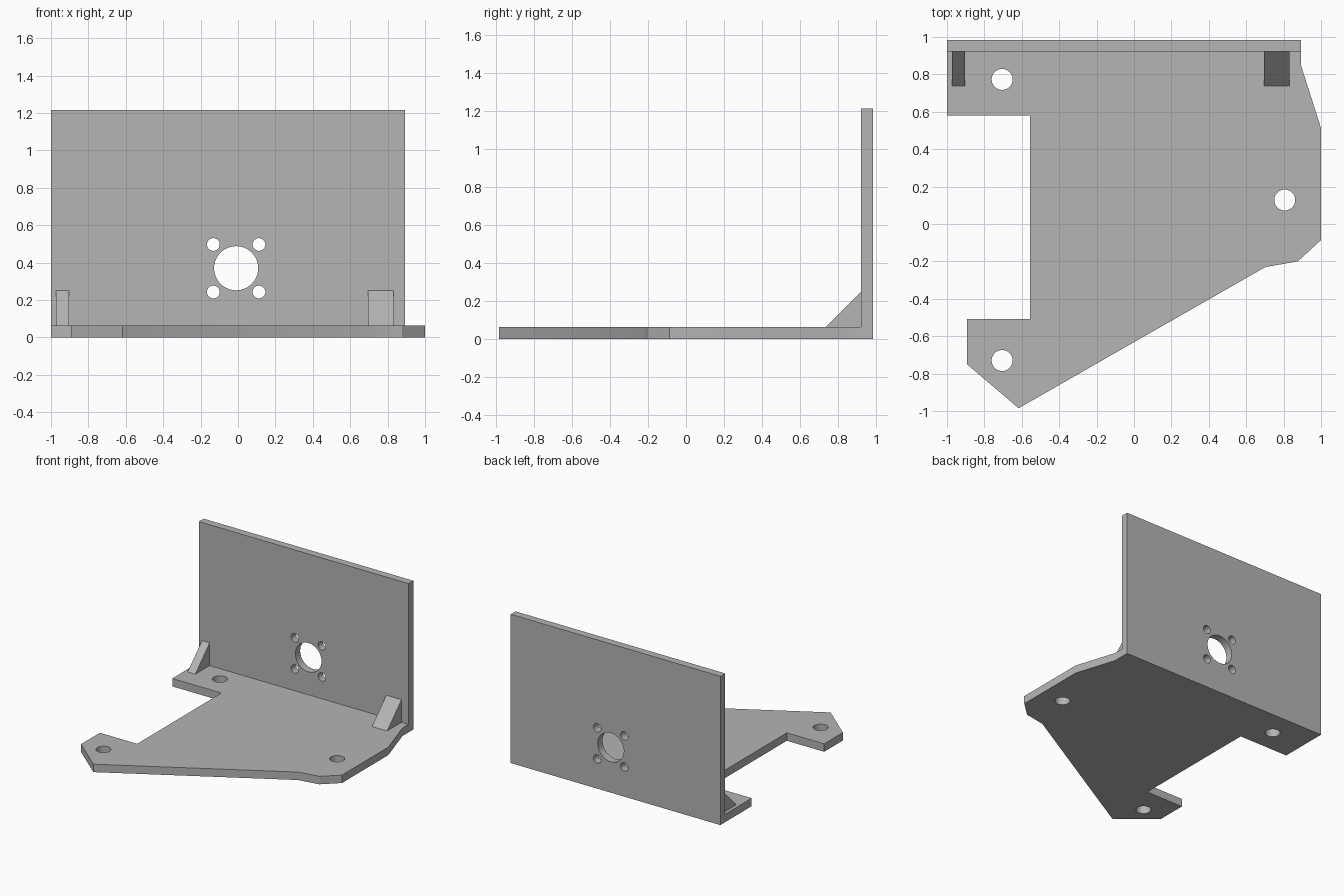
import bpy, bmesh, math
from mathutils import Matrix, Vector

if "Cube" in bpy.data.objects:
    bpy.data.objects.remove(bpy.data.objects["Cube"], do_unlink=True)

grey = bpy.data.materials.new("plain grey")
grey.use_nodes = True
colour = (0.46, 0.46, 0.46, 1)
grey.diffuse_color = colour
grey.node_tree.nodes["Principled BSDF"].inputs["Base Color"].default_value = colour


def circle(x, y, r, n=48):
    return [(x + r * math.cos(math.tau * i / n), y + r * math.sin(math.tau * i / n))
            for i in range(n)]


def sheet(name, outline, holes, depth, matrix):
    """Extrude a flat outline with round holes, then place it with a matrix."""
    bm = bmesh.new()
    for loop in [outline] + [circle(*h) for h in holes]:
        verts = [bm.verts.new((x, y, 0)) for x, y in loop]
        for a, b in zip(verts, verts[1:] + verts[:1]):
            bm.edges.new((a, b))
    bmesh.ops.triangle_fill(bm, use_beauty=True, edges=bm.edges[:], normal=(0, 0, 1))
    made = bmesh.ops.extrude_face_region(bm, geom=bm.faces[:], use_keep_orig=True)
    moved = [v for v in made["geom"] if isinstance(v, bmesh.types.BMVert)]
    bmesh.ops.translate(bm, verts=moved, vec=(0, 0, depth))
    bmesh.ops.transform(bm, matrix=matrix, verts=bm.verts)
    bmesh.ops.recalc_face_normals(bm, faces=bm.faces)
    mesh = bpy.data.meshes.new(name)
    bm.to_mesh(mesh)
    bm.free()
    mesh.materials.append(grey)
    obj = bpy.data.objects.new(name, mesh)
    bpy.context.collection.objects.link(obj)
    bpy.ops.object.select_all(action='DESELECT')
    obj.select_set(True)
    bpy.context.view_layer.objects.active = obj
    bpy.ops.object.shade_smooth_by_angle(angle=math.radians(20))
    return obj


thick = 0.065
back, wall_front = 0.985, 0.923

# Base plate with three mounting holes
base_outline = [(-1, wall_front), (-1, 0.58), (-0.556, 0.58), (-0.556, -0.507),
                (-0.893, -0.507), (-0.893, -0.75), (-0.617, -0.985), (0.703, -0.23),
                (0.876, -0.2), (1, -0.086), (1, 0.512), (0.894, 0.845),
                (0.894, wall_front)]
base_holes = [(-0.705, 0.773, 0.056), (0.806, 0.128, 0.056), (-0.705, -0.73, 0.056)]
sheet("base_plate", base_outline, base_holes, thick, Matrix())

# Upright wall with a shaft hole and four screw holes around it
cx, cz = -0.01, 0.37
wall_outline = [(-1, 0), (0.894, 0), (0.894, 1.215), (-1, 1.215)]
wall_holes = [(cx, cz, 0.118)] + [(cx + sx * 0.122, cz + sz * 0.127, 0.034)
                                  for sx in (-1, 1) for sz in (-1, 1)]
upright = Matrix.Translation((0, back, 0)) @ Matrix.Rotation(math.pi / 2, 4, 'X')
sheet("upright_wall", wall_outline, wall_holes, back - wall_front, upright)

# Triangular gussets bracing the wall: profile in y and z, extruded along x
triangle = [(0.738, thick), (wall_front, thick), (wall_front, 0.25)]
axes = Matrix(((0, 0, 1, 0), (1, 0, 0, 0), (0, 1, 0, 0), (0, 0, 0, 1)))
for name, x, width in (("right_gusset", -0.972, 0.069), ("left_gusset", 0.694, 0.137)):
    sheet(name, triangle, [], width, Matrix.Translation((x, 0, 0)) @ axes)
